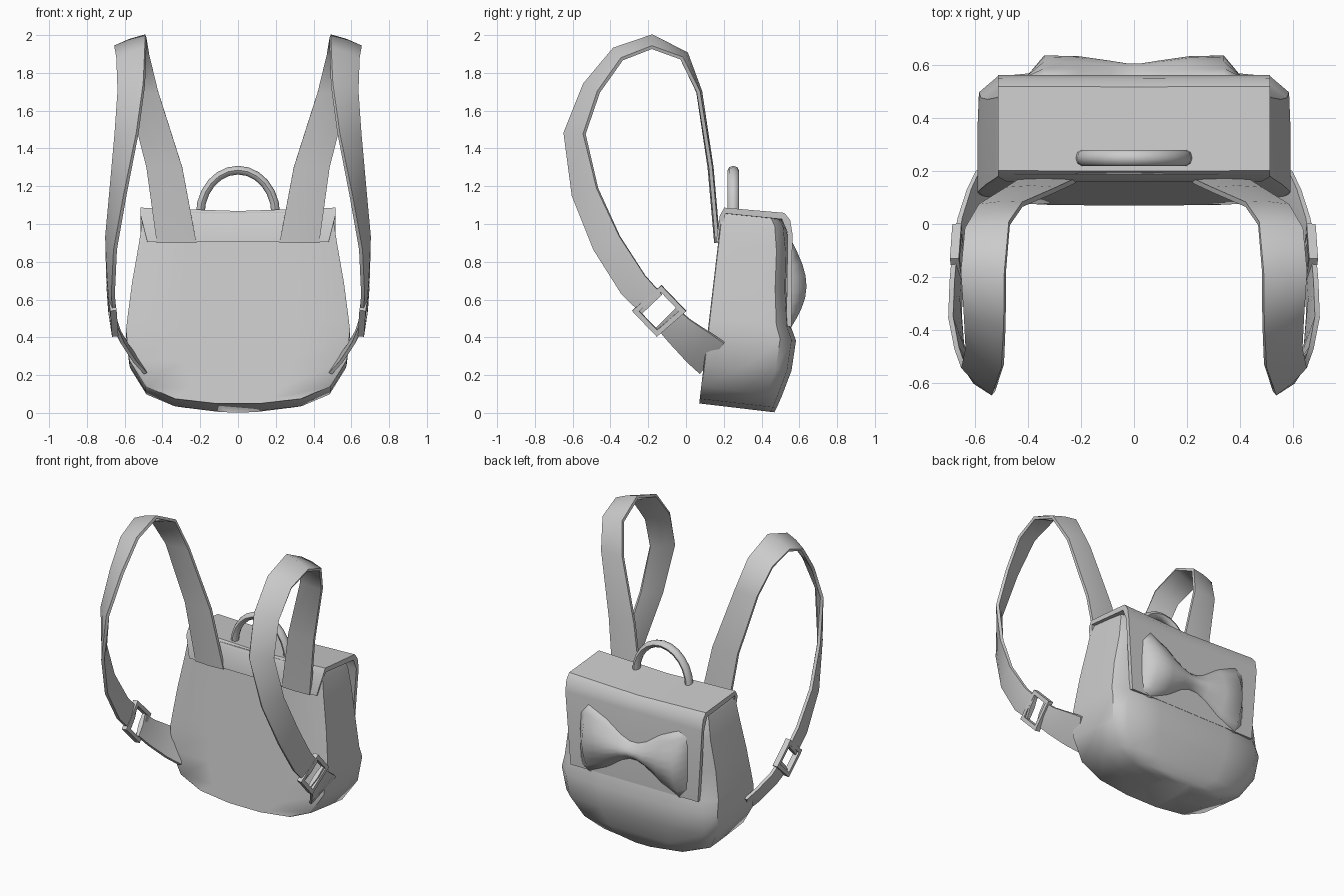
import bpy, bmesh, math
from mathutils import Vector

if "Cube" in bpy.data.objects:
    bpy.data.objects.remove(bpy.data.objects["Cube"])

grey = bpy.data.materials.new("plain_grey")
grey.use_nodes = True
GREY = (0.6, 0.6, 0.6, 1)
grey.diffuse_color = GREY
grey.node_tree.nodes["Principled BSDF"].inputs["Base Color"].default_value = GREY


def loft(name, rings, closed=False, mirror=False, angle=45):
    """Skin a list of equal-length point rings into one smooth object."""
    bm = bmesh.new()
    rows = [[bm.verts.new(p) for p in ring] for ring in rings]
    n = len(rows[0])
    pairs = list(zip(rows, rows[1:]))
    if closed:
        pairs.append((rows[-1], rows[0]))
    else:
        bm.faces.new(rows[0])
        bm.faces.new(rows[-1])
    for a, b in pairs:
        for i in range(n):
            j = (i + 1) % n
            bm.faces.new((a[i], a[j], b[j], b[i]))
    bmesh.ops.recalc_face_normals(bm, faces=bm.faces)
    mesh = bpy.data.meshes.new(name)
    bm.to_mesh(mesh)
    bm.free()
    mesh.materials.append(grey)
    mesh.shade_smooth()
    mesh.set_sharp_from_angle(angle=math.radians(angle))
    obj = bpy.data.objects.new(name, mesh)
    bpy.context.collection.objects.link(obj)
    if mirror:
        obj.modifiers.new("Mirror", "MIRROR")
    return obj


def lean(x, v, h):
    """Place a point in the bag's leaning frame: v is depth, h is height."""
    return Vector((x, 0.07 + 0.117 * h + 0.993 * v, 0.05 + 0.993 * h - 0.117 * v))


# Bag body: stacked sections of (height, half width, depth)
BODY = [(0, 0.12, 0.40), (0.025, 0.34, 0.41), (0.09, 0.49, 0.43), (0.23, 0.575, 0.465),
        (0.39, 0.593, 0.47), (0.46, 0.585, 0.435), (0.65, 0.56, 0.40),
        (0.85, 0.525, 0.38), (0.98, 0.505, 0.35), (1.02, 0.49, 0.32)]
SIDE = [(1, 0.01), (1, 0.5), (0.99, 0.82), (0.87, 0.95), (0.45, 1)]
rings = []
for h, w, d in BODY:
    half = [(0.5, 0), (0.98, 0)] + SIDE
    full = half + [(-a, b) for a, b in reversed(half)]
    rings.append([lean(a * w, b * d, h) for a, b in full])
loft("bag_body", rings)

# Flap: folded sheet over the top, down the back
OUTER = [(-0.012, 0.86), (-0.008, 1.0), (0.01, 1.045), (0.33, 1.055),
         (0.365, 1.02), (0.385, 0.95), (0.437, 0.46)]
INNER = [(0.41, 0.46), (0.36, 0.95), (0.32, 1.02), (0.02, 1.015), (0.01, 0.86)]
rings = []
for s in (-1, -0.5, 0, 0.5, 1):
    sag = 0.018 * (1 - abs(s))
    rings.append([lean(s * (0.515 if h > 0.9 else 0.48), v, h - (sag if h > 1 else 0))
                  for v, h in OUTER + INNER])
loft("flap", rings)

# Bow: pillowy sections of (x, half height, bulge)
BOW = [(0.41, 0.2, 0.0), (0.34, 0.235, 0.085), (0.21, 0.175, 0.082),
       (0.09, 0.09, 0.065), (0.03, 0.065, 0.055)]
BOW += [(-x, hh, b) for x, hh, b in reversed(BOW)]
rings = []
for x, hh, b in BOW:
    ring = []
    for k in range(9):
        t = k / 4 - 1
        h = 0.68 + t * hh
        ring.append(lean(x, 0.475 - 0.1 * h + b * math.cos(t * math.pi / 2), h))
    ring += [lean(x, 0.38, 0.68 + hh), lean(x, 0.38, 0.68 - hh)]
    rings.append(ring)
loft("bow", rings, angle=60)

# Carry handle
rings = []
for i in range(13):
    a = math.pi * i / 12
    c = Vector((0.2 * math.cos(a), 0.25, 1.05 + 0.235 * math.sin(a)))
    out = Vector((math.cos(a), 0, math.sin(a)))
    rings.append([c + out * 0.023 * math.cos(q) + Vector((0, 0.03 * math.sin(q), 0))
                  for q in (math.tau * k / 8 for k in range(8))])
loft("carry_handle", rings)


def strap(name, path, thick=0.032):
    """Ribbon along (x, y, z, width, twist in degrees)."""
    pts = [Vector(p[:3]) for p in path]
    rings = []
    for i, (c, p) in enumerate(zip(pts, path)):
        t = pts[min(i + 1, len(pts) - 1)] - pts[max(i - 1, 0)]
        out = Vector((0, t.z, -t.y)).normalized()
        side = Vector((1, 0, 0))
        a = math.radians(p[4])
        across = side * math.cos(a) - out * math.sin(a)
        normal = side * math.sin(a) + out * math.cos(a)
        shape = [(-1, -0.3), (0, -0.5), (1, -0.3), (1, 0.3), (0, 0.5), (-1, 0.3)]
        rings.append([c + across * u * p[3] / 2 + normal * n * thick for u, n in shape])
    loft(name, rings, mirror=True)


# Shoulder straps, twisting from the back panel to face outward
strap("shoulder_strap", [
    (0.325, 0.165, 0.90, 0.21, 0), (0.39, 0.13, 1.30, 0.19, 0), (0.505, 0.07, 1.70, 0.165, 3),
    (0.555, -0.01, 1.89, 0.17, 12), (0.57, -0.18, 1.965, 0.175, 20),
    (0.565, -0.36, 1.90, 0.165, 24), (0.565, -0.50, 1.72, 0.16, 32),
    (0.59, -0.59, 1.48, 0.155, 42), (0.635, -0.535, 1.17, 0.155, 62),
    (0.672, -0.42, 0.90, 0.16, 74), (0.675, -0.28, 0.68, 0.16, 80),
    (0.668, -0.18, 0.575, 0.15, 80)])
strap("lower_strap", [(0.66, -0.105, 0.505, 0.15, 80), (0.635, -0.03, 0.43, 0.17, 74),
                      (0.585, 0.07, 0.345, 0.21, 68), (0.54, 0.14, 0.29, 0.23, 64)])

# Buckle: rectangular ring joining the two straps
centre = Vector((0.665, -0.142, 0.54))
along = Vector((-0.05, 0.69, -0.72)).normalized()
across = Vector((0.1, 0.75, 0.65)).normalized()
normal = along.cross(across).normalized()
rings = []
for u, w in ((-1, -1), (1, -1), (1, 1), (-1, 1)):
    ring = []
    for e, n in ((1, 1), (1, -1), (-1, -1), (-1, 1)):
        ring.append(centre + along * u * (0.082 + 0.013 * e)
                    + across * w * (0.09 + 0.013 * e) + normal * n * 0.017)
    rings.append(ring)
loft("buckle", rings, closed=True, mirror=True, angle=30)
